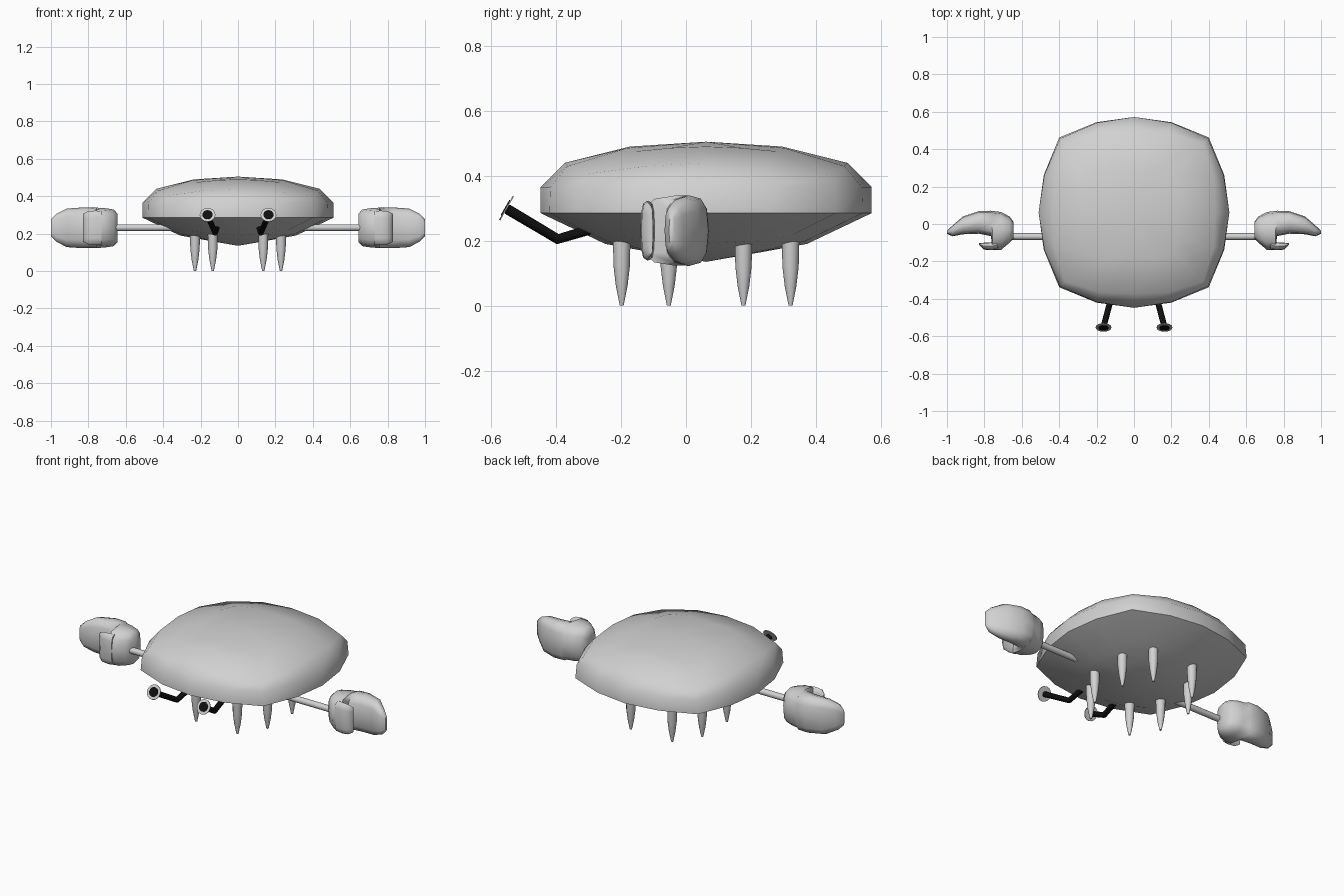
import bpy, bmesh, math
from mathutils import Vector

if "Cube" in bpy.data.objects:
    bpy.data.objects.remove(bpy.data.objects["Cube"])


def material(name, value):
    m = bpy.data.materials.new(name)
    m.diffuse_color = (value, value, value, 1)
    m.use_nodes = True
    m.node_tree.nodes["Principled BSDF"].inputs["Base Color"].default_value = m.diffuse_color
    return m


GREY = material("shell grey", 0.64)
BLACK = material("eye black", 0.005)


def loft(name, rings, mat, start=None, end=None, angle=50):
    """Skin equal-length rings of points; ends close to a pole point or a flat cap."""
    bm = bmesh.new()
    loops = [[bm.verts.new(p) for p in ring] for ring in rings]
    n = len(loops[0])
    for a, b in zip(loops, loops[1:]):
        for i in range(n):
            j = (i + 1) % n
            bm.faces.new((a[i], a[j], b[j], b[i]))
    for loop, pole in ((loops[0], start), (loops[-1], end)):
        if pole is None:
            bm.faces.new(loop)
        else:
            v = bm.verts.new(pole)
            for i in range(n):
                bm.faces.new((loop[i], loop[(i + 1) % n], v))
    bmesh.ops.recalc_face_normals(bm, faces=bm.faces)
    mesh = bpy.data.meshes.new(name)
    bm.to_mesh(mesh)
    bm.free()
    ob = bpy.data.objects.new(name, mesh)
    bpy.context.collection.objects.link(ob)
    mesh.materials.append(mat)
    bpy.ops.object.select_all(action='DESELECT')
    ob.select_set(True)
    bpy.context.view_layer.objects.active = ob
    bpy.ops.object.shade_smooth_by_angle(angle=math.radians(angle))
    return ob


def circle(centre, normal, r, n):
    """Ring of n points around a centre, facing along a normal."""
    q = Vector(normal).to_track_quat('Z', 'Y')
    return [Vector(centre) + q @ Vector((r * math.cos(t), r * math.sin(t), 0))
            for t in (2 * math.pi * i / n for i in range(n))]


# Shell: rounded-square rings; each has a mid-side radius and height
# and a corner coordinate and height
CY = 0.062


def shell_ring(r, z, c, zc):
    m, zm = (r + c) * 0.53, z * 0.7 + zc * 0.3
    pts = []
    for k in range(4):
        ca, sa = (1, 0, -1, 0)[k], (0, 1, 0, -1)[k]
        for x, y, h in ((r, 0, z), (m, c / 2, zm), (c, c, zc), (c / 2, m, zm)):
            pts.append((x * ca - y * sa, x * sa + y * ca + CY, h))
    return pts


shell = [(0.16, 0.163, 0.14, 0.172), (0.31, 0.19, 0.26, 0.215),
         (0.51, 0.285, 0.40, 0.285), (0.51, 0.365, 0.395, 0.365),
         (0.435, 0.44, 0.37, 0.405), (0.235, 0.49, 0.22, 0.475)]
loft("shell", [shell_ring(*s) for s in shell], GREY,
     start=(0, CY, 0.135), end=(0, CY, 0.505))


def claw_ring(side, x, y0, y1, h):
    """Boxy oval section across the claw."""
    pts = []
    for i in range(12):
        t = 2 * math.pi * i / 12
        c, s = math.cos(t), math.sin(t)
        y = (y0 + y1) / 2 + (y1 - y0) / 2 * math.copysign(abs(c) ** 0.7, c)
        z = 0.231 + h * math.copysign(abs(s) ** 0.7, s)
        pts.append((side * x, y, z))
    return pts


claw = [(0.643, -0.075, 0.01, 0.075), (0.665, -0.10, 0.04, 0.098),
        (0.71, -0.138, 0.064, 0.105), (0.757, -0.138, 0.07, 0.108),
        (0.765, -0.065, 0.071, 0.108), (0.83, -0.052, 0.069, 0.109),
        (0.915, -0.055, 0.04, 0.103), (0.97, -0.066, -0.008, 0.075),
        (1.0, -0.052, -0.036, 0.045)]
pincer = [(0.73, -0.139, -0.085, 0.09), (0.765, -0.14, -0.098, 0.092),
          (0.802, -0.137, -0.10, 0.088), (0.828, -0.113, -0.102, 0.075)]

for side, label in ((-1, "left"), (1, "right")):
    # Arm and claw
    loft(label + "_arm", [circle((side * x, -0.067, 0.232), (1, 0, 0), 0.018, 12)
                          for x in (0.33, 0.68)], GREY)
    loft(label + "_claw", [claw_ring(side, *s) for s in claw], GREY)
    loft(label + "_pincer", [claw_ring(side, *s) for s in pincer], GREY)

    # Four pointed legs in a ring under the shell
    for i, (x, dy) in enumerate(((0.135, -0.26), (0.23, -0.115),
                                 (0.23, 0.115), (0.135, 0.26))):
        rings = [circle((side * x, CY + dy, z), (0, 0, 1), r, 12)
                 for z, r in ((0, 0.006), (0.06, 0.018), (0.12, 0.025), (0.24, 0.028))]
        loft(f"{label}_leg_{i + 1}", rings, GREY)

    # Bent eye stalk
    path = [Vector((side * x, y, z)) for x, y, z in
            ((0.11, -0.26, 0.245), (0.122, -0.395, 0.205), (0.163, -0.55, 0.297))]
    dirs = [path[1] - path[0], path[2] - path[0], path[2] - path[1]]
    loft(label + "_eye_stalk", [circle(p, d, 0.016, 8) for p, d in zip(path, dirs)], BLACK)

    # Eye disc with a dark pupil plate
    facing = Vector((0, -0.87, 0.5))
    eye = Vector((side * 0.163, -0.553, 0.30))
    loft(label + "_eye", [circle(eye + facing * d, facing, 0.042, 16)
                          for d in (-0.002, 0.002)], GREY)
    loft(label + "_pupil", [circle(eye + facing * d, facing, 0.027, 16)
                            for d in (0.001, 0.005)], BLACK)
